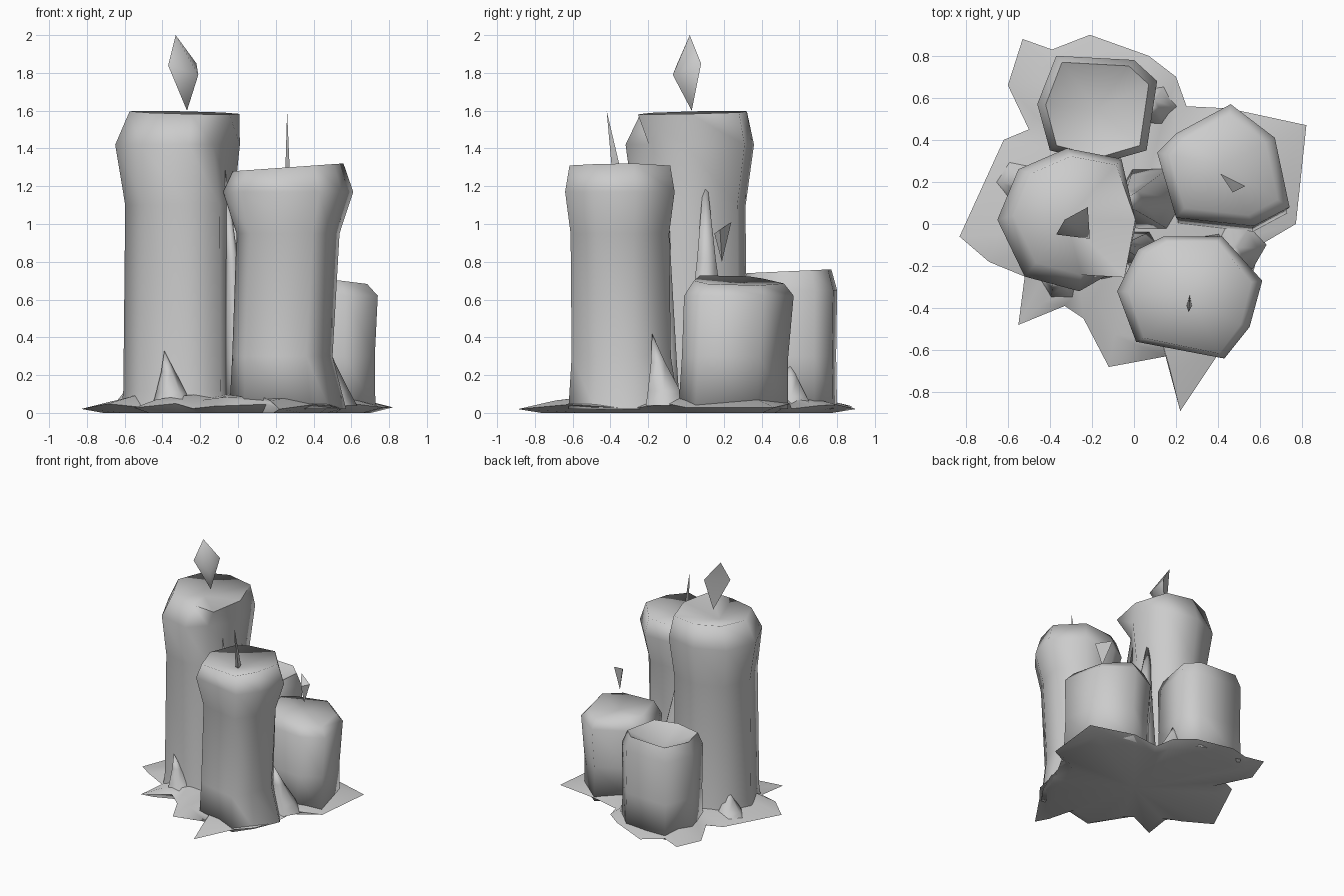
import bpy, bmesh, math
from mathutils import Vector

if "Cube" in bpy.data.objects:
    bpy.data.objects.remove(bpy.data.objects["Cube"])


def make(name, verts, faces, angle):
    me = bpy.data.meshes.new(name)
    bm = bmesh.new()
    vs = [bm.verts.new(v) for v in verts]
    for f in faces:
        bm.faces.new([vs[i] for i in f])
    bmesh.ops.recalc_face_normals(bm, faces=bm.faces)
    bm.to_mesh(me)
    bm.free()
    ob = bpy.data.objects.new(name, me)
    bpy.context.collection.objects.link(ob)
    bpy.ops.object.select_all(action='DESELECT')
    ob.select_set(True)
    bpy.context.view_layer.objects.active = ob
    bpy.ops.object.shade_smooth_by_angle(angle=math.radians(angle))
    return ob


def loft(name, rings, start, end, angle=60):
    """Skin equal rings; start and end are closing points."""
    n = len(rings[0])
    verts = [v for r in rings for v in r] + [start, end]
    a, b = len(verts) - 2, len(verts) - 1
    last = (len(rings) - 1) * n
    faces = []
    for j in range(n):
        k = (j + 1) % n
        faces += [(i * n + j, i * n + k, i * n + n + k, i * n + n + j)
                  for i in range(len(rings) - 1)]
        faces += [(a, k, j), (b, last + j, last + k)]
    return make(name, verts, faces, angle)


def candle(name, outline, profile, dish, tilt=(0, 0), pinch=None):
    """Profile rows: height, x and y scale of outline, centre shift x, y.
    Pinch overrides the scale of single corners, keyed by (row, corner)."""
    cx = (min(p[0] for p in outline) + max(p[0] for p in outline)) / 2
    cy = (min(p[1] for p in outline) + max(p[1] for p in outline)) / 2
    rings = []
    for i, (z, sx, sy, dx, dy) in enumerate(profile):
        ring = []
        for j, (x, y) in enumerate(outline):
            p = (pinch or {}).get((i, j))
            ax, ay = (p, p) if p else (sx, sy)
            h = z
            if i == len(profile) - 1:
                h += tilt[0] * (x - cx) + tilt[1] * (y - cy)
            ring.append((cx + dx + (x - cx) * ax, cy + dy + (y - cy) * ay, h))
        rings.append(ring)
    return loft(name, rings, (cx, cy, profile[0][0]), (cx, cy, dish), 95)


# Four melted candles with softened, dished tops
candle("tall_candle",
       [(-.55, .26), (-.32, .36), (-.06, .31), (.01, 0), (-.06, -.28),
        (-.26, -.32), (-.52, -.25), (-.65, .02)],
       [(.02, .9, .92, 0, 0), (.12, .87, .88, 0, 0), (1.1, .87, .87, .01, 0),
        (1.42, 1, 1, 0, 0), (1.59, .83, .83, .02, .02)],
       1.53, (-.02, .02),
       {(3, 4): .72, (2, 4): .82, (4, 4): .98, (4, 3): .93,
        (0, 6): .97, (1, 6): .93, (2, 6): .92})
candle("medium_candle",
       [(-.08, -.32), (.02, -.12), (.14, -.06), (.42, -.06), (.61, -.27),
        (.55, -.49), (.43, -.64), (.01, -.56)],
       [(.02, .84, .94, -.02, 0), (.3, .77, .88, -.03, 0),
        (.95, .79, .9, 0, 0), (1.17, 1, 1, 0, 0), (1.3, .85, .92, 0, 0)],
       1.24, (.06, 0), {(0, 3): 1.08, (0, 4): .95, (1, 3): .93})
candle("short_right_candle",
       [(.11, .34), (.2, .43), (.46, .57), (.67, .41), (.74, .08),
        (.57, -.01), (.2, .03)],
       [(.02, .96, 1, 0, -.03), (.3, .95, .97, 0, -.02), (.62, 1, 1, 0, 0),
        (.7, .82, .82, 0, 0)],
       .68, (-.08, -.04))
candle("short_back_candle",
       [(-.46, .57), (-.37, .8), (0, .78), (.11, .68), (.06, .35),
        (-.15, .29), (-.4, .35)],
       [(.02, 1, 1, 0, 0), (.3, .98, .98, 0, 0), (.65, 1, 1, 0, 0),
        (.75, .86, .88, 0, 0)],
       .63, (0, .04))

# Flames and wick
loft("tall_flame", [[(-.37, -.05, 1.84), (-.21, -.07, 1.79), (-.22, .08, 1.85)]],
     (-.27, .03, 1.6), (-.33, .02, 2.0), 120)
loft("medium_wick", [[(.25, -.39, 1.26), (.275, -.39, 1.26), (.265, -.34, 1.26)]],
     (.265, -.37, 1.24), (.26, -.42, 1.6))
loft("short_flame", [[(.41, .24, 1.01), (.53, .18, .97), (.47, .15, .95)]],
     (.47, .19, .8), (.47, .2, .985))

# Spilled wax puddle with a thin, uneven lip
edge = [(-.53, .88), (-.39, .83), (-.21, .9), (.07, .8), (.2, .7), (.25, .56),
        (.45, .55), (.82, .47), (.77, 0), (.6, -.1), (.55, -.3), (.5, -.5),
        (.4, -.62), (.22, -.89), (.15, -.63), (-.12, -.68), (-.24, -.45),
        (-.33, -.39), (-.55, -.48), (-.52, -.25), (-.69, -.18), (-.83, -.06),
        (-.62, .4), (-.5, .45), (-.6, .66)]


def scaled(s, z, wave=0):
    return [(x * s, y * s, z + wave * math.sin(2.3 * i))
            for i, (x, y) in enumerate(edge)]


loft("wax_puddle", [scaled(.86, 0), scaled(1, .035, .015), scaled(.78, .08, .015)],
     (0, 0, 0), (0, 0, .11), 80)


# Hardened drips running down to the puddle
def drip(name, tip, foot, r, n=6):
    rings = []
    for t in (0, .2, .6):
        c = Vector(foot).lerp(Vector(tip), t)
        w = r * (1 - t) ** 1.2
        rings.append([(c.x + w * math.cos(math.tau * k / n),
                       c.y + w * math.sin(math.tau * k / n), c.z)
                      for k in range(n)])
    loft(name, rings, foot, tip, 95)


drip("drip_front", (-.39, -.28, .33), (-.34, -.26, .05), .11)
drip("drip_middle", (-.07, .1, 1.33), (.08, .12, .05), .17)
drip("drip_upper", (-.07, -.1, 1.3), (.03, -.12, .04), .1)
drip("drip_right", (.45, -.18, .42), (.5, -.1, .04), .13)
drip("drip_back", (.07, .55, .28), (.09, .56, .04), .12)
drip("drip_left", (-.51, .18, .25), (-.54, .2, .04), .12)
